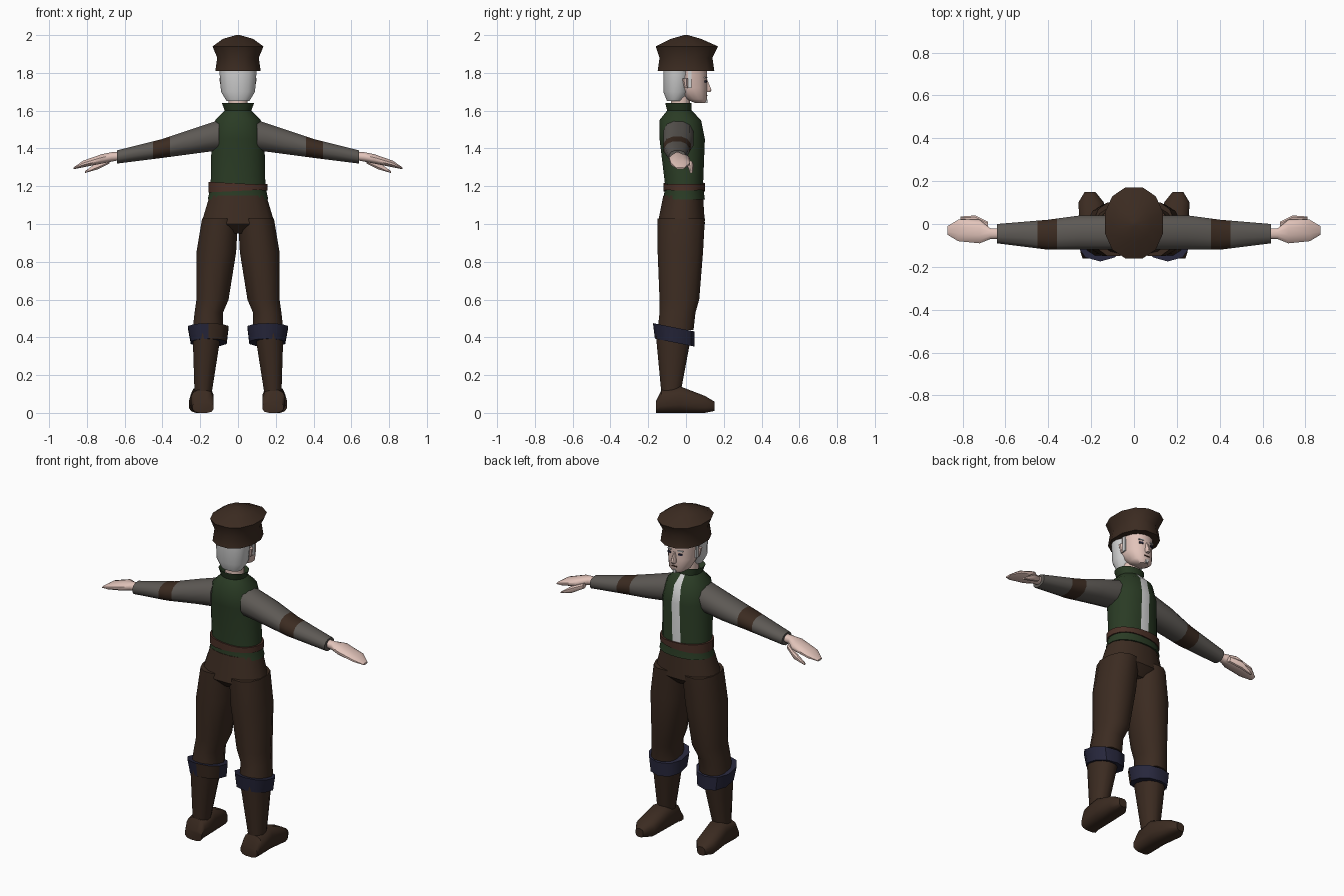
import bpy, bmesh, math
from mathutils import Matrix, Vector

cube = bpy.data.objects.get("Cube")
if cube:
    bpy.data.objects.remove(cube, do_unlink=True)


def material(name, red, green, blue):
    mat = bpy.data.materials.new(name)
    mat.use_nodes = True
    colour = (red, green, blue, 1)
    mat.diffuse_color = colour
    shader = next(n for n in mat.node_tree.nodes if n.type == 'BSDF_PRINCIPLED')
    shader.inputs["Base Color"].default_value = colour
    shader.inputs["Roughness"].default_value = .9
    return mat


BROWN = material("dark brown cloth", .044, .024, .015)
BELT = material("belt leather", .07, .03, .02)
GREEN = material("forest green", .023, .044, .018)
GREY = material("sleeve grey", .11, .1, .09)
SKIN = material("skin", .76, .55, .49)
HAIR = material("silver hair", .65, .65, .65)
NAVY = material("navy cuff", .02, .02, .045)

parts = []


def finish(name, mesh, materials):
    bmesh.ops.recalc_face_normals(mesh, faces=mesh.faces)
    data = bpy.data.meshes.new(name)
    mesh.to_mesh(data)
    mesh.free()
    for mat in materials:
        data.materials.append(mat)
    part = bpy.data.objects.new(name, data)
    bpy.context.scene.collection.objects.link(part)
    parts.append(part)


def place(axis, along, first, second):
    """Put a cross-section point into model axes."""
    if axis == 'x':
        return Vector((along, first, second))
    if axis == 'y':
        return Vector((first, along, second))
    return Vector((first, second, along))


def rounded(value, power):
    return math.copysign(abs(value) ** (2 / power), value)


def loft(name, axis, rings, *materials, sides=12, power=2.2, mirror=1,
         warp=None, cuts=(), paint=None):
    """Skin rounded rings, each a position and the extents of its two cross axes."""
    mesh = bmesh.new()
    loops = []
    grow = 1 / math.cos(math.pi / sides)
    for along, left, right, low, high in rings:
        loop = []
        for step in range(sides):
            angle = (step + .5) * math.tau / sides
            across = rounded(math.cos(angle) * grow, power)
            up = rounded(math.sin(angle) * grow, power)
            point = place(axis, along,
                          (left + right + across * (right - left)) / 2,
                          (low + high + up * (high - low)) / 2)
            if warp:
                point.z += warp(point)
            point.x *= mirror
            loop.append(mesh.verts.new(point))
        loops.append(loop)
    for lower, upper in zip(loops, loops[1:]):
        for step in range(sides):
            after = (step + 1) % sides
            mesh.faces.new((lower[step], lower[after], upper[after], upper[step]))
    mesh.faces.new(loops[0])
    mesh.faces.new(loops[-1])
    # Colour borders are cut into the surface before painting
    for cut in cuts:
        everything = [*mesh.verts, *mesh.edges, *mesh.faces]
        bmesh.ops.bisect_plane(mesh, geom=everything, plane_co=(cut * mirror, 0, 0),
                               plane_no=(1, 0, 0))
    if paint:
        for face in mesh.faces:
            face.material_index = int(paint(face.calc_center_median()))
    finish(name, mesh, materials)


def body(name, rows, *materials, **options):
    """Loft upward through rows of height, half width, back and front."""
    rings = [(height, -half, half, back, front) for height, half, back, front in rows]
    loft(name, 'z', rings, *materials, **options)


def plate(name, centre, size, mat, turn=0):
    mesh = bmesh.new()
    bmesh.ops.create_cube(mesh, size=1, matrix=Matrix.Translation(centre)
                          @ Matrix.Rotation(turn, 4, 'Z') @ Matrix.Diagonal((*size, 1)))
    finish(name, mesh, [mat])


def shirt_opening(centre):
    return abs(centre.x) < .01 and centre.y > .02 and 1.21 < centre.z < 1.62


# Tunic with a stand-up collar, its middle front faces showing the shirt
body("tunic", [(1.13, .16, -.12, .1), (1.2, .145, -.11, .09), (1.45, .14, -.14, .1),
               (1.55, .12, -.14, .08), (1.6, .07, -.1, .03), (1.64, .085, -.11, .03),
               (1.61, .06, -.09, .02)], GREEN, HAIR, sides=20, paint=shirt_opening)

# Two crossing belts
for name, height, slope in (("upper_belt", 1.2, -.05), ("lower_belt", 1.19, .05)):
    body(name, [(height + offset, .157, -.12, .1) for offset in (-.015, .015)], BELT,
         sides=20, warp=lambda point: slope * point.x)

# Trouser seat
body("trouser_seat", [(.95, .08, -.1, .05), (1, .195, -.15, .1), (1.15, .15, -.12, .09)],
     BROWN, sides=16)

# Neck, head, nose, hair and cap
body("neck", [(height, .05, -.08, .02) for height in (1.57, 1.7)], SKIN)
body("head", [(1.64, .03, .05, .1), (1.66, .06, 0, .11), (1.72, .08, -.08, .11),
              (1.83, .086, -.1, .11)], SKIN, sides=16)
body("nose", [(1.7, .01, .09, .13), (1.71, .015, .09, .135), (1.77, .006, .09, .11)],
     SKIN, sides=8)
body("hair", [(1.65, .06, -.1, -.02), (1.7, .09, -.12, .02), (1.83, .1, -.12, .03)],
     HAIR, sides=16)
body("cap", [(1.81, .12, -.15, .15), (1.88, .11, -.14, .14), (1.94, .135, -.16, .17),
             (1.98, .08, -.08, .08), (2, .01, -.01, .01)], BROWN)
plate("mouth", (0, .11, 1.68), (.035, .009, .005), BELT)
plate("chin_tuft", (0, .108, 1.65), (.016, .009, .02), HAIR)

for label, side in (("left_", 1), ("right_", -1)):
    # Eye, brow, sideburn and ear
    plate(label + "eye", (side * .036, .104, 1.755), (.024, .009, .01), NAVY, -side * .3)
    plate(label + "brow", (side * .036, .104, 1.775), (.03, .009, .006), HAIR, -side * .3)
    plate(label + "sideburn", (side * .086, .02, 1.765), (.009, .02, .09), HAIR)
    loft(label + "ear", 'z', [(1.72, .07, .09, -.01, .01), (1.77, .07, .1, -.02, .01)],
         SKIN, sides=8, mirror=side)

    # Sleeve with an elbow patch
    loft(label + "sleeve", 'x', [
        (.1, -.12, .04, 1.39, 1.55), (.25, -.12, .04, 1.37, 1.5),
        (.4, -.12, .02, 1.35, 1.45), (.64, -.09, 0, 1.32, 1.39)],
        GREY, BROWN, mirror=side, cuts=(.36, .45),
        paint=lambda centre: .36 < abs(centre.x) < .45)

    # Hand and thumb
    loft(label + "hand", 'x', [
        (.62, -.07, -.02, 1.34, 1.38), (.67, -.07, -.02, 1.33, 1.38),
        (.72, -.09, .02, 1.32, 1.37), (.82, -.08, .02, 1.3, 1.335),
        (.87, -.05, -.01, 1.29, 1.3)], SKIN, mirror=side)
    loft(label + "thumb", 'x', [
        (.68, -.02, .01, 1.32, 1.35), (.74, .01, .04, 1.29, 1.33),
        (.81, .02, .035, 1.27, 1.28)], SKIN, sides=8, mirror=side)

    # Trouser leg
    loft(label + "trouser_leg", 'z', [
        (.44, .08, .24, -.15, .04), (.53, .08, .23, -.14, .05), (.6, .05, .22, -.14, .07),
        (.85, .01, .22, -.15, .09), (1.03, 0, .19, -.15, .1)], BROWN, mirror=side)

    # Slanting boot cuff, the right one patched behind the inner calf
    loft(label + "boot_cuff", 'z', [
        (.37, .06, .25, -.16, .04), (.45, .05, .265, -.17, .04)], NAVY, BROWN,
        sides=10, mirror=side, warp=lambda point: -.2 * (point.y + .05),
        paint=lambda centre: -.13 < centre.x < -.06 and centre.y < -.06)

    # Boot shaft and foot
    loft(label + "boot_shaft", 'z', [
        (.1, .14, .23, -.13, -.03), (.42, .09, .24, -.16, .03)], BROWN, mirror=side)
    loft(label + "boot_foot", 'y', [
        (-.16, .13, .24, 0, .06), (-.13, .13, .25, 0, .12), (-.03, .13, .25, 0, .14),
        (.1, .14, .26, 0, .09), (.15, .18, .23, .01, .06)], BROWN, power=2.8, mirror=side)

# Smooth shading with crisp edges
for item in bpy.context.selected_objects:
    item.select_set(False)
for part in parts:
    part.select_set(True)
bpy.context.view_layer.objects.active = parts[0]
bpy.ops.object.shade_smooth_by_angle(angle=math.radians(40))
